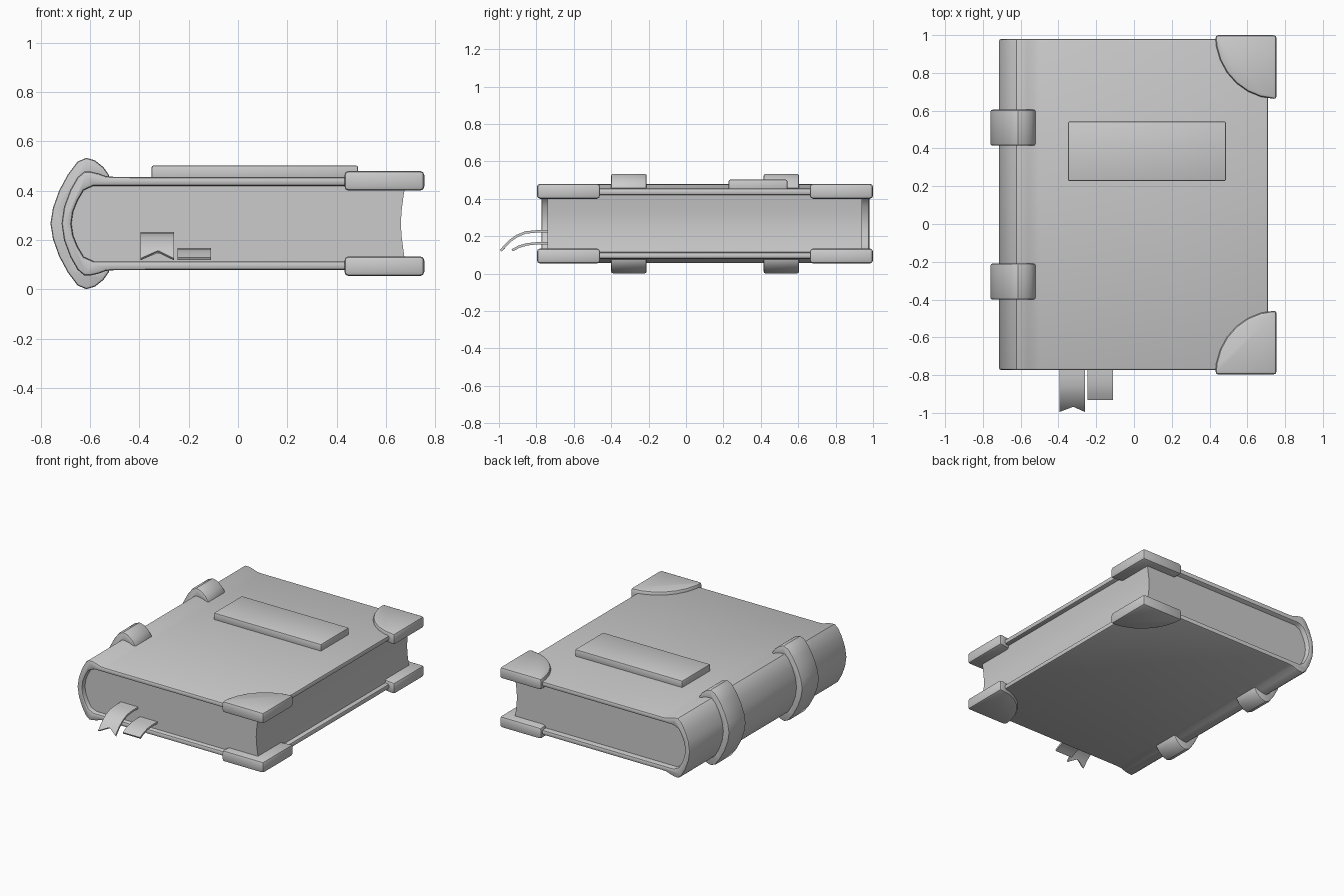
import bpy, bmesh, math
from mathutils import Vector

if "Cube" in bpy.data.objects:
    bpy.data.objects.remove(bpy.data.objects["Cube"])

MID = 0.267  # mirror height of the book


def finish(name, bm, bevel=0.0, segs=2, angle=50, shade=35):
    bmesh.ops.recalc_face_normals(bm, faces=bm.faces[:])
    if bevel:
        sharp = [e for e in bm.edges if e.calc_face_angle(0) > math.radians(angle)]
        bmesh.ops.bevel(bm, geom=sharp, offset=bevel, segments=segs, profile=0.5,
                        affect='EDGES', clamp_overlap=True)
    me = bpy.data.meshes.new(name)
    bm.to_mesh(me)
    bm.free()
    me.shade_smooth()
    me.set_sharp_from_angle(angle=math.radians(shade))
    ob = bpy.data.objects.new(name, me)
    bpy.context.collection.objects.link(ob)
    return ob


def prism(name, points, depth, **kw):
    """Extrude a closed 3D outline along a vector."""
    bm = bmesh.new()
    face = bm.faces.new([bm.verts.new(p) for p in points])
    res = bmesh.ops.extrude_face_region(bm, geom=[face], use_keep_orig=True)
    vs = [g for g in res['geom'] if isinstance(g, bmesh.types.BMVert)]
    bmesh.ops.translate(bm, verts=vs, vec=Vector(depth))
    return finish(name, bm, **kw)


def mirrored(half):
    """Top half profile ending on the middle line -> full open profile."""
    return half + [(x, 2 * MID - z) for x, z in reversed(half[:-1])]


def xz(profile, y):
    return [(x, y, z) for x, z in profile]


# Cover: two boards joined by a rounded spine
outer = mirrored([(0.71, 0.455), (-0.50, 0.456), (-0.535, 0.459), (-0.565, 0.47),
                  (-0.595, 0.477), (-0.622, 0.478), (-0.65, 0.455), (-0.68, 0.402),
                  (-0.705, 0.335), (-0.715, MID)])
inner = mirrored([(0.71, 0.42), (-0.585, 0.42), (-0.625, 0.402), (-0.65, 0.36),
                  (-0.668, 0.315), (-0.675, MID)])
prism("cover", xz(outer + inner[::-1], -0.773), (0, 1.753, 0), bevel=0.012)

# Page block with hollow fore edge and round back
back = mirrored([(-0.585, 0.425), (-0.628, 0.405), (-0.655, 0.36), (-0.672, 0.315), (-0.68, MID)])
fore = mirrored([(0.678, 0.425), (0.671, 0.38), (0.663, 0.32), (0.66, MID)])
prism("pages", xz(back + fore[::-1], -0.74), (0, 1.68, 0))

# Raised spine bands
band_out = mirrored([(-0.522, 0.462), (-0.545, 0.495), (-0.58, 0.523), (-0.615, 0.533),
                     (-0.65, 0.518), (-0.69, 0.465), (-0.725, 0.40), (-0.75, 0.33), (-0.76, MID)])
band_in = mirrored([(-0.522, 0.44), (-0.60, 0.455), (-0.65, 0.42), (-0.685, 0.34), (-0.695, MID)])
for i, y in enumerate((-0.40, 0.415)):
    prism(f"spine_band_{i + 1}", xz(band_out + band_in[::-1], y), (0, 0.19, 0),
          bevel=0.01, angle=60)

# Corner protectors: quarter discs around each free board corner
for side, z in (("top", 0.40), ("bottom", 2 * MID - 0.48)):
    for end, cy, sy in (("front", -0.797, 1), ("back", 1.0, -1)):
        pts = [(0.755, cy, z), (0.755, cy + sy * 0.34, z)]
        for k in range(6):
            a = math.radians(15 + 13 * k)
            pts.append((0.755 - 0.325 * math.sin(a), cy + sy * 0.338 * math.cos(a), z))
        pts.append((0.43, cy, z))
        prism(f"corner_{side}_{end}", pts, (0, 0, 0.08), bevel=0.017)

# Title plate on the front board
prism("title_plate", [(-0.35, 0.228, 0.445), (0.487, 0.228, 0.445),
                      (0.487, 0.542, 0.445), (-0.35, 0.542, 0.445)],
      (0, 0, 0.057), bevel=0.008)


# Ribbon bookmarks: swept strip with optional swallow-tail end
def ribbon(name, x0, x1, path, notch):
    bm = bmesh.new()
    xs = (x0, (x0 + x1) / 2, x1)
    rows = []
    for i, (y, z) in enumerate(path):
        last = i == len(path) - 1
        d = notch if last else (0, 0)
        rows.append([bm.verts.new((x, y + (d[0] if k == 1 else 0), z + (d[1] if k == 1 else 0)))
                     for k, x in enumerate(xs)])
    for a, b in zip(rows, rows[1:]):
        for k in range(2):
            bm.faces.new((a[k], a[k + 1], b[k + 1], b[k]))
    bmesh.ops.recalc_face_normals(bm, faces=bm.faces[:])
    bmesh.ops.solidify(bm, geom=bm.faces[:], thickness=0.013)
    finish(name, bm)


ribbon("ribbon_long", -0.395, -0.26,
       [(-0.70, 0.232), (-0.80, 0.232), (-0.86, 0.226), (-0.905, 0.208),
        (-0.945, 0.18), (-0.97, 0.155), (-0.995, 0.126)], (0.03, 0.033))
ribbon("ribbon_short", -0.245, -0.11,
       [(-0.70, 0.168), (-0.80, 0.168), (-0.85, 0.163), (-0.895, 0.15), (-0.932, 0.13)], (0, 0))
